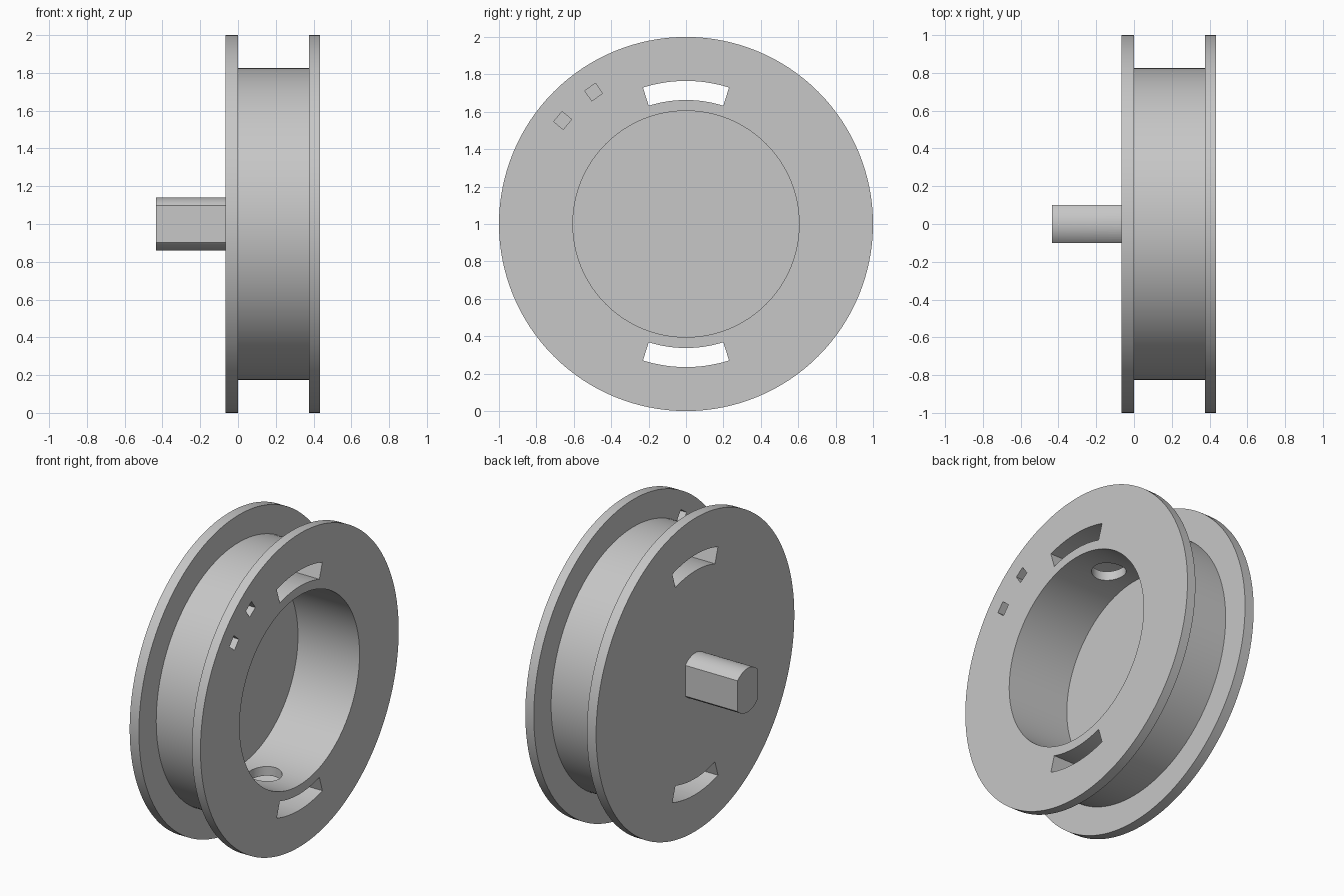
import bpy, bmesh
from math import sin, cos, radians, asin, pi
from mathutils import Matrix, Vector

cube = bpy.data.objects.get("Cube")
if cube:
    bpy.data.objects.remove(cube, do_unlink=True)

# Axle line runs along x at height 1
CENTRE = Vector((0, 0, 1))
BACK, FLOOR, INNER, FACE = -0.065, 0.0, 0.375, 0.435
RIM, DRUM, BORE = 1.0, 0.825, 0.605

grey = bpy.data.materials.new("light grey")
grey.use_nodes = True
colour = (0.57, 0.57, 0.57, 1)
grey.diffuse_color = colour
grey.node_tree.nodes["Principled BSDF"].inputs["Base Color"].default_value = colour


def finish(name, bm):
    bmesh.ops.recalc_face_normals(bm, faces=bm.faces)
    mesh = bpy.data.meshes.new(name)
    bm.to_mesh(mesh)
    bm.free()
    mesh.materials.append(grey)
    obj = bpy.data.objects.new(name, mesh)
    obj.location = CENTRE
    bpy.context.collection.objects.link(obj)
    return obj


def lathe(name, profile, steps=128):
    """Revolve (x, radius) points about the x axis."""
    bm = bmesh.new()
    verts = [bm.verts.new((x, 0, r)) for x, r in profile]
    edges = [bm.edges.new(pair) for pair in zip(verts, verts[1:])]
    bmesh.ops.spin(bm, geom=verts + edges, cent=(0, 0, 0), axis=(1, 0, 0),
                   angle=2 * pi, steps=steps)
    bmesh.ops.remove_doubles(bm, verts=bm.verts, dist=1e-4)
    return finish(name, bm)


def prism(name, outline, x0, x1):
    """Extrude a (y, z) outline along x."""
    bm = bmesh.new()
    face = bm.faces.new([bm.verts.new((x0, y, z)) for y, z in outline])
    ext = bmesh.ops.extrude_face_region(bm, geom=[face])
    moved = [v for v in ext["geom"] if isinstance(v, bmesh.types.BMVert)]
    bmesh.ops.translate(bm, verts=moved, vec=(x1 - x0, 0, 0))
    return finish(name, bm)


def arc(radius, start, end, n=16):
    """Points on a circle, angle measured from +y towards +z."""
    angles = [start + (end - start) * i / n for i in range(n + 1)]
    return [(radius * cos(a), radius * sin(a)) for a in angles]


def combine(target, tool, operation):
    mod = target.modifiers.new(operation, 'BOOLEAN')
    mod.object, mod.operation, mod.solver = tool, operation, 'EXACT'
    bpy.ops.object.select_all(action='DESELECT')
    bpy.context.view_layer.objects.active = target
    target.select_set(True)
    bpy.ops.object.modifier_apply(modifier=mod.name)
    bpy.data.objects.remove(tool, do_unlink=True)


# Flanged drum with a blind bore open on the +x side
spool = lathe("flanged_spool", [
    (BACK, 0), (BACK, RIM), (FLOOR, RIM), (FLOOR, DRUM), (INNER, DRUM),
    (INNER, RIM), (FACE, RIM), (FACE, BORE), (FLOOR, BORE), (FLOOR, 0)])

# Curved slots through the whole spool, each met by a round hole from the bore
half = radians(17.5)
for side in (1, -1):
    mid = side * pi / 2
    outline = arc(0.765, mid - half, mid + half) + arc(0.663, mid + half, mid - half)
    combine(spool, prism("slot_cutter", outline, -0.2, 0.6), 'DIFFERENCE')

    bm = bmesh.new()
    bmesh.ops.create_cone(bm, cap_ends=True, segments=48, radius1=0.1, radius2=0.1,
                          depth=0.22, matrix=Matrix.Translation((0.19, 0, side * 0.6)))
    combine(spool, finish("hole_cutter", bm), 'DIFFERENCE')

# Two small square holes through the open flange only
for degrees in (125, 140):
    a = radians(degrees)
    out, along = Vector((cos(a), sin(a))), Vector((-sin(a), cos(a)))
    outline = [out * (0.861 + i * 0.033) + along * j * 0.035
               for i, j in ((-1, -1), (1, -1), (1, 1), (-1, 1))]
    combine(spool, prism("square_cutter", outline, 0.3, 0.6), 'DIFFERENCE')

# Axle stub with two flats
radius, flat = 0.14, 0.1
t = asin(flat / radius)
outline = arc(radius, pi / 2 - t, pi / 2 + t) + arc(radius, 1.5 * pi - t, 1.5 * pi + t)
combine(spool, prism("axle_stub", outline, -FACE, -0.03), 'UNION')

bpy.ops.object.select_all(action='DESELECT')
spool.select_set(True)
bpy.context.view_layer.objects.active = spool
bpy.ops.object.shade_smooth_by_angle(angle=radians(30))
